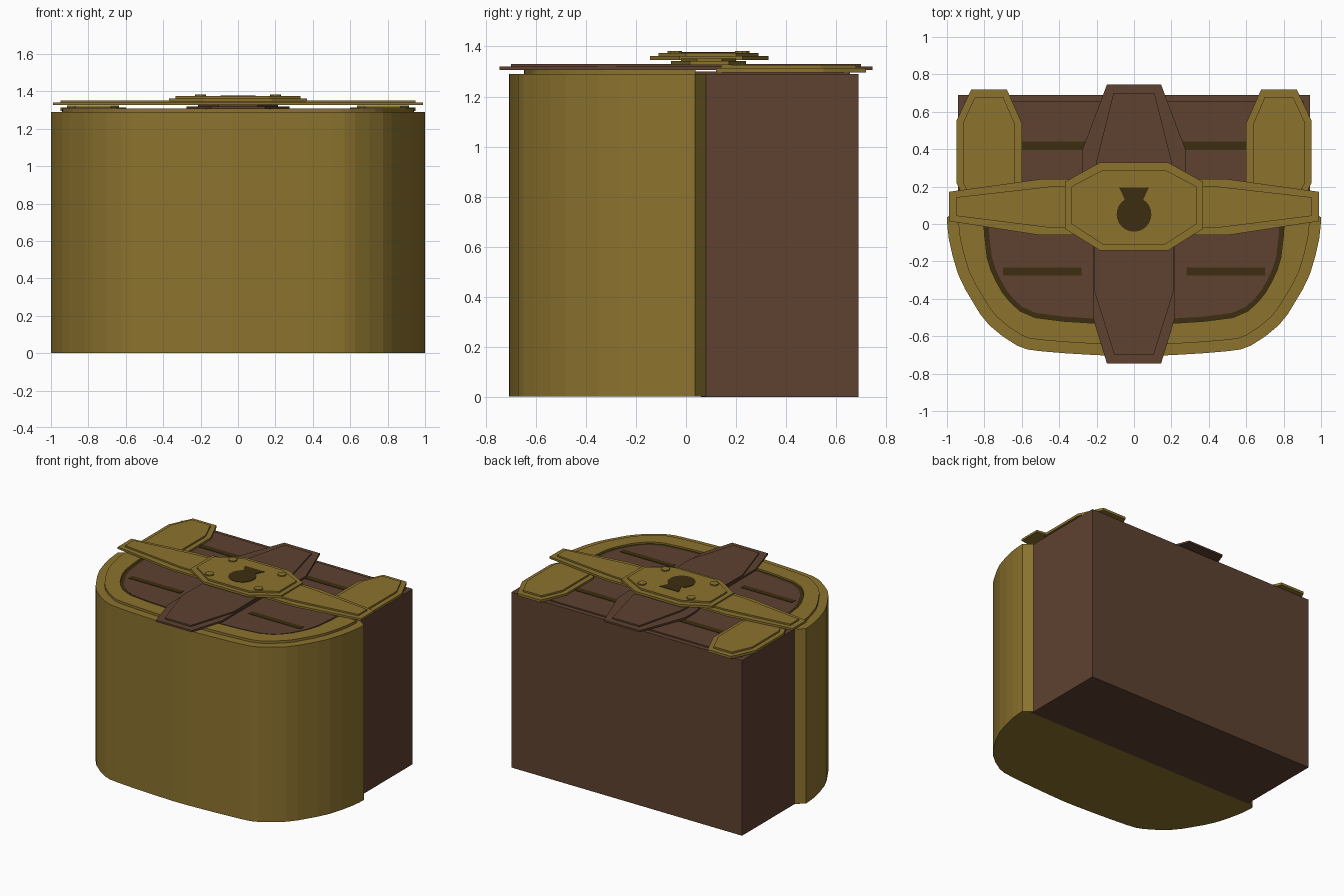
import bpy, bmesh, math

if "Cube" in bpy.data.objects:
    bpy.data.objects.remove(bpy.data.objects["Cube"])


def material(name, rgb):
    m = bpy.data.materials.new(name)
    m.diffuse_color = (*rgb, 1)
    m.use_nodes = True
    m.node_tree.nodes["Principled BSDF"].inputs["Base Color"].default_value = m.diffuse_color
    return m


GOLD = material("aged_gold", (0.262, 0.171, 0.027))
BROWN = material("dark_wood", (0.112, 0.054, 0.030))
DARK = material("dark_recess", (0.048, 0.027, 0.005))


def prism(name, pts, z0, z1, mat):
    """Extrude a flat outline from z0 up to z1."""
    bm = bmesh.new()
    face = bm.faces.new([bm.verts.new((x, y, z0)) for x, y in pts])
    new = bmesh.ops.extrude_face_region(bm, geom=[face])["geom"]
    bmesh.ops.translate(bm, vec=(0, 0, z1 - z0),
                        verts=[v for v in new if isinstance(v, bmesh.types.BMVert)])
    bmesh.ops.recalc_face_normals(bm, faces=bm.faces)
    me = bpy.data.meshes.new(name)
    bm.to_mesh(me)
    bm.free()
    me.materials.append(mat)
    ob = bpy.data.objects.new(name, me)
    bpy.context.collection.objects.link(ob)
    return ob


def rect(x0, x1, y0, y1):
    return [(x0, y0), (x1, y0), (x1, y1), (x0, y1)]


def mirror_x(half):
    """Close a right-hand half outline with its left-hand copy."""
    return half + [(-x, y) for x, y in reversed(half) if abs(x) > 1e-6]


def smooth(p):
    """Add a Catmull-Rom midpoint between neighbouring points."""
    out = []
    for i in range(len(p) - 1):
        a, b, c, d = p[max(i - 1, 0)], p[i], p[i + 1], p[min(i + 2, len(p) - 1)]
        out += [b, tuple((9 * (b[k] + c[k]) - a[k] - d[k]) / 16 for k in (0, 1))]
    return out + [p[-1]]


def inset(half, d):
    """Shift an open half outline inward along its normals."""
    out = []
    for i, (x, y) in enumerate(half):
        a, b = half[max(i - 1, 0)], half[min(i + 1, len(half) - 1)]
        dx, dy = b[0] - a[0], b[1] - a[1]
        n = math.hypot(dx, dy)
        out.append((x + dy / n * d, y - dx / n * d))
    return out


def band(name, outer, inner, z0, z1, mat):
    """U-shaped band between two half outlines."""
    left = [(-x, y) for x, y in outer]
    left_in = [(-x, y) for x, y in inner]
    prism(name, outer + left[::-1] + left_in + inner[::-1], z0, z1, mat)


# Chest body: rounded lid shell and wooden base box
curve = smooth([(1, 0.035), (0.99, -0.08), (0.94, -0.27), (0.86, -0.42), (0.775, -0.54),
                (0.625, -0.65), (0.5, -0.68), (0.22, -0.70), (0.03, -0.708)])
prism("lid_shell", mirror_x([(0.94, 0.08)] + curve), 0.002, 1.29, GOLD)
prism("base_box", rect(-0.94, 0.94, 0.06, 0.69), 0, 1.29, BROWN)

# Face of the chest: trim arch, dark recess arch and wooden panels
inner = smooth([(0.805, 0.03), (0.785, -0.18), (0.735, -0.31), (0.66, -0.42),
                (0.53, -0.50), (0.22, -0.53), (0.02, -0.535)])
trim = inset(curve, 0.06)
band("lid_trim", trim, inner, 1.285, 1.308, GOLD)
recess = inset(inner, 0.025)
band("lid_recess", inner, recess, 1.285, 1.296, DARK)
prism("lid_panel", mirror_x(recess), 1.285, 1.298, BROWN)
prism("base_panel", rect(-0.905, 0.905, 0.03, 0.655), 1.285, 1.299, BROWN)

# Plank gaps and corner brackets, both sides
bracket = [(0.95, 0.22), (0.95, 0.55), (0.87, 0.72), (0.68, 0.72),
           (0.60, 0.54), (0.60, 0.22), (0.65, 0.12), (0.90, 0.12)]
bracket_top = [(0.915, 0.22), (0.915, 0.54), (0.85, 0.68), (0.70, 0.68),
               (0.635, 0.53), (0.635, 0.22), (0.68, 0.14), (0.87, 0.14)]
for s, side in ((1, "right"), (-1, "left")):
    flip = lambda pts: [(s * x, y) for x, y in pts]
    prism(side + "_lid_gap", flip(rect(0.28, 0.70, -0.275, -0.233)), 1.29, 1.301, DARK)
    prism(side + "_base_gap", flip(rect(0.20, 0.70, 0.395, 0.44)), 1.29, 1.302, DARK)
    prism(side + "_bracket", flip(bracket), 1.295, 1.313, GOLD)
    prism(side + "_bracket_top", flip(bracket_top), 1.31, 1.325, GOLD)

# Wooden upright strap, two layers
prism("upright_strap", mirror_x([(0.145, 0.745), (0.275, 0.40), (0.275, 0.28), (0.22, 0.0),
                                 (0.22, -0.50), (0.145, -0.745)]), 1.306, 1.319, BROWN)
prism("upright_strap_top", mirror_x([(0.11, 0.70), (0.20, 0.34), (0.21, 0.0),
                                     (0.215, -0.35), (0.105, -0.70)]), 1.317, 1.329, BROWN)

# Gold cross strap, two layers
prism("cross_strap", mirror_x([(0.5, 0.24), (0.99, 0.172), (0.99, 0.015), (0.5, -0.06)]),
      1.326, 1.341, GOLD)
prism("cross_strap_top", mirror_x([(0.45, 0.20), (0.95, 0.143), (0.95, 0.043), (0.45, -0.02)]),
      1.339, 1.352, GOLD)

# Lock plate, two layers
prism("lock_plate", mirror_x([(0.18, 0.33), (0.37, 0.225), (0.37, -0.025), (0.18, -0.143)]),
      1.345, 1.362, GOLD)
prism("lock_plate_top", mirror_x([(0.165, 0.29), (0.335, 0.20), (0.335, 0.0), (0.165, -0.11)]),
      1.36, 1.374, GOLD)

# Keyhole: round hole with a flared slot
arc = [(0.093 * math.sin(a), 0.052 - 0.093 * math.cos(a))
       for a in (math.radians(148 * i / 10) for i in range(11))]
prism("keyhole", mirror_x(arc + [(0.08, 0.195)]), 1.37, 1.377, DARK)

# Rivets on the lock plate
for i, (x, y) in enumerate([(0.2, 0.225), (-0.2, 0.225), (0.2, -0.045), (-0.2, -0.045)]):
    pts = [(x + 0.03 * math.cos(k * math.pi / 5), y + 0.03 * math.sin(k * math.pi / 5))
           for k in range(10)]
    prism("rivet_%d" % (i + 1), pts, 1.37, 1.382, GOLD)
